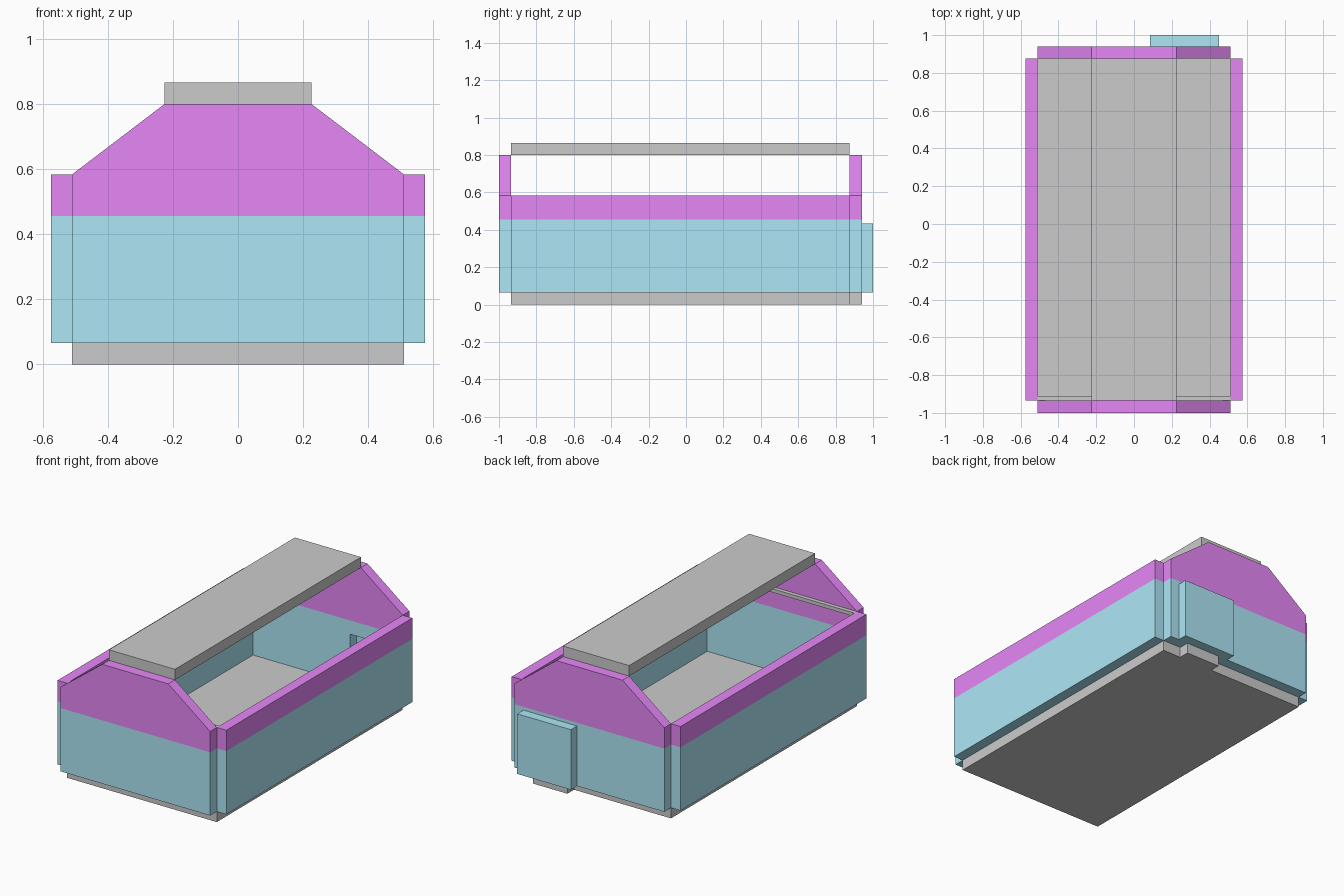
import bpy, bmesh
from mathutils import Vector

if "Cube" in bpy.data.objects:
    bpy.data.objects.remove(bpy.data.objects["Cube"])

T = 0.065                  # board thickness
HX = 0.51                  # half width inside
Y0, Y1 = -0.935, 0.875     # inside faces of the end walls
EAVE, TOP, SPLIT = 0.583, 0.80, 0.455
RIDGE = 0.225              # half width of the flat top


def material(name, rgb):
    m = bpy.data.materials.new(name)
    m.diffuse_color = (*rgb, 1)
    m.use_nodes = True
    m.node_tree.nodes["Principled BSDF"].inputs["Base Color"].default_value = m.diffuse_color
    return m


blue = material("blue", (0.42, 0.80, 0.92))
purple = material("purple", (0.786, 0.245, 0.927))


def prism(name, outline, direction, two_tone=False, mat=None):
    """Extrude a flat outline; two_tone paints it blue below SPLIT, purple above."""
    bm = bmesh.new()
    face = bm.faces.new([bm.verts.new(p) for p in outline])
    ext = bmesh.ops.extrude_face_region(bm, geom=[face], use_keep_orig=True)
    moved = [g for g in ext["geom"] if isinstance(g, bmesh.types.BMVert)]
    bmesh.ops.translate(bm, verts=moved, vec=Vector(direction))
    if two_tone:
        bmesh.ops.bisect_plane(bm, geom=bm.verts[:] + bm.edges[:] + bm.faces[:],
                               plane_co=(0, 0, SPLIT), plane_no=(0, 0, 1))
        for f in bm.faces:
            f.material_index = int(f.calc_center_bounds().z > SPLIT)
    bmesh.ops.recalc_face_normals(bm, faces=bm.faces)
    me = bpy.data.meshes.new(name)
    bm.to_mesh(me)
    bm.free()
    for m in ([blue, purple] if two_tone else [mat] if mat else []):
        me.materials.append(m)
    ob = bpy.data.objects.new(name, me)
    bpy.context.collection.objects.link(ob)
    return ob


def box(name, x0, x1, y0, y1, z0, z1, **kw):
    base = [(x0, y0, z0), (x1, y0, z0), (x1, y1, z0), (x0, y1, z0)]
    return prism(name, base, (0, 0, z1 - z0), **kw)


# Door size; the opening is one board thickness smaller on each side
dx0, dx1, door_top = 0.085, 0.45, 0.435
ox0, ox1, open_top = dx0 + T, dx1 - T, door_top - T

# Floor with a threshold tongue under the doorway
floor = [(-HX, Y0), (HX, Y0), (HX, Y1), (ox1, Y1), (ox1, Y1 + T),
         (ox0, Y1 + T), (ox0, Y1), (-HX, Y1)]
prism("floor", [(x, y, 0) for x, y in floor], (0, 0, T))

# Side walls
for side, s in (("left", -1), ("right", 1)):
    xs = sorted((s * HX, s * (HX + T)))
    box(side + "_wall", *xs, Y0, Y1, T, EAVE, two_tone=True)

# Gabled end walls, the back one with a doorway
gable = [(HX, T), (HX, EAVE), (RIDGE, TOP), (-RIDGE, TOP), (-HX, EAVE), (-HX, T)]
doorway = [(ox0, T), (ox0, open_top), (ox1, open_top), (ox1, T)]
prism("front_wall", [(x, Y0 - T, z) for x, z in gable], (0, T, 0), two_tone=True)
prism("back_wall", [(x, Y1, z) for x, z in gable + doorway], (0, T, 0), two_tone=True)

# Door panel over the doorway
box("door", dx0, dx1, Y1 + T, 1.0, T, door_top, mat=blue)

# Flat roof board and the thin cross bar inside the front wall
box("roof_board", -RIDGE, RIDGE, Y0, Y1, TOP, TOP + T)
box("cross_bar", -HX, HX, Y0, Y0 + 0.025, EAVE - 0.022, EAVE)
